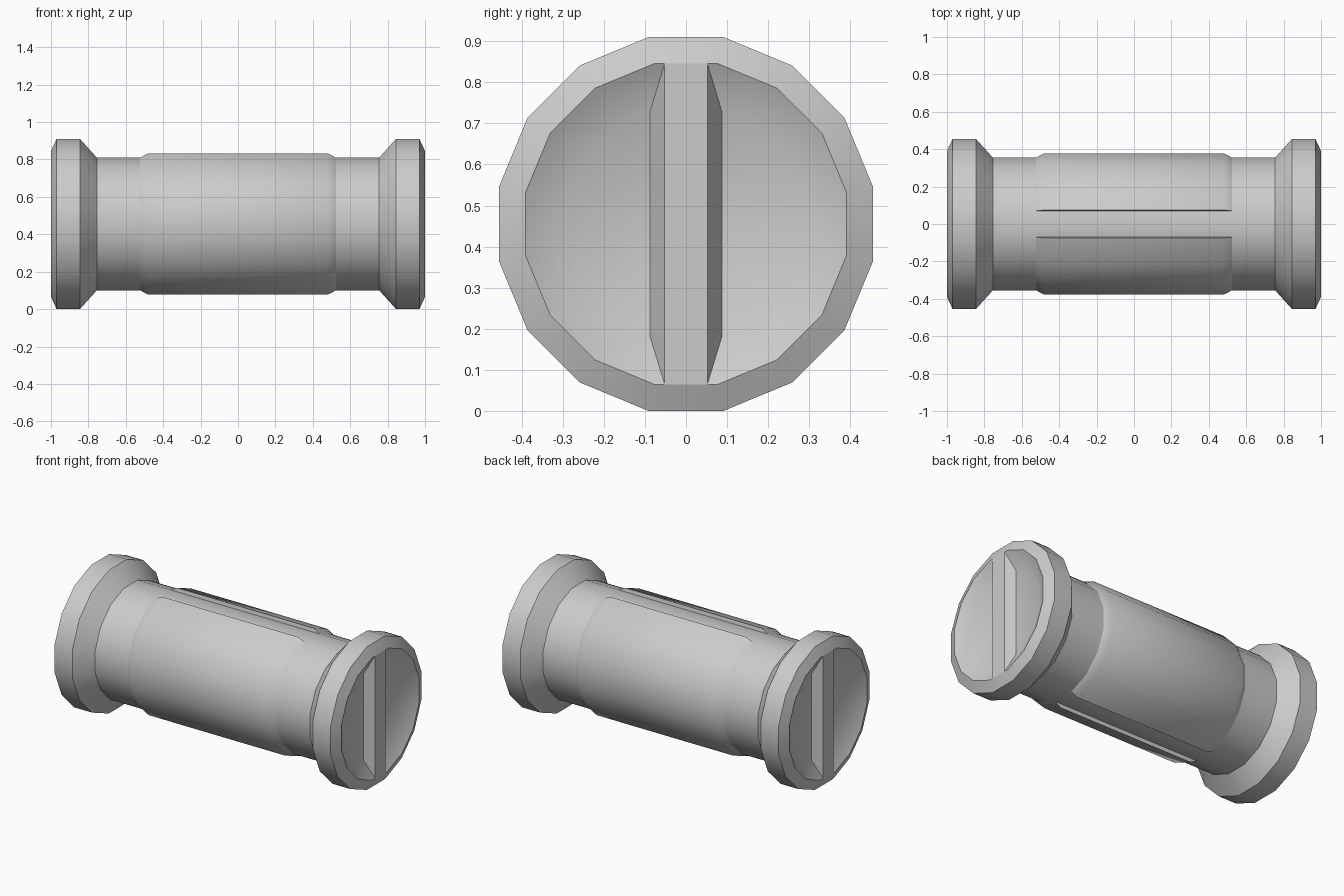
import bpy, bmesh, math

if "Cube" in bpy.data.objects:
    bpy.data.objects.remove(bpy.data.objects["Cube"])

SIDES = 16
CZ = 0.455                                # height of the long axis
K = 1 / math.cos(math.pi / SIDES)         # flat-to-flat radius -> corner radius


def point(x, flat_radius, step):
    a = math.tau * (step + 0.5) / SIDES
    r = flat_radius * K
    return (x, r * math.sin(a), CZ + r * math.cos(a))


def finish(name, bm, smooth=True):
    bmesh.ops.recalc_face_normals(bm, faces=bm.faces[:])
    me = bpy.data.meshes.new(name)
    bm.to_mesh(me)
    bm.free()
    ob = bpy.data.objects.new(name, me)
    bpy.context.collection.objects.link(ob)
    if smooth:
        bpy.ops.object.select_all(action='DESELECT')
        ob.select_set(True)
        bpy.context.view_layer.objects.active = ob
        bpy.ops.object.shade_smooth_by_angle(angle=math.radians(30))
    return ob


def bridge(bm, rows, closed):
    for a, b in zip(rows, rows[1:]):
        n = len(a)
        for i in range(n if closed else n - 1):
            j = (i + 1) % n
            bm.faces.new((a[i], a[j], b[j], b[i]))


# Spool body: recessed ends, bevelled flanges and a thinner barrel
half = [(0.944, 0.288), (1.0, 0.39), (0.97, 0.455), (0.845, 0.455), (0.755, 0.355)]
profile = half + [(-x, r) for x, r in reversed(half)]
bm = bmesh.new()
rings = [[bm.verts.new(point(x, r, s)) for s in range(SIDES)] for x, r in profile]
bridge(bm, rings, True)
bm.faces.new(rings[0])
bm.faces.new(rings[-1])
finish("spool_body", bm)

# Raised grip panels, one per side, leaving a slot along the top and bottom
for name, start in (("grip_panel_back", 0), ("grip_panel_front", 8)):
    bm = bmesh.new()
    rows = []
    for x, r in ((-0.525, 0.354), (-0.48, 0.378), (0.48, 0.378), (0.525, 0.354)):
        row = [point(x, 0.35, start)]
        row += [point(x, r, start + s) for s in range(8)]
        row += [point(x, 0.35, start + 7)]
        rows.append([bm.verts.new(p) for p in row])
    bridge(bm, rows, False)
    finish(name, bm)

# Tapered cross bar in each end recess
for name, side in (("cross_bar_right", 1), ("cross_bar_left", -1)):
    bm = bmesh.new()
    rows = []
    for x, y, z in ((0.944, 0.087, 0.275), (1.0, 0.052, 0.39)):
        corners = ((-y, -z), (y, -z), (y, z), (-y, z))
        rows.append([bm.verts.new((side * x, cy, CZ + cz)) for cy, cz in corners])
    bridge(bm, rows, True)
    bm.faces.new(rows[0])
    bm.faces.new(rows[1])
    finish(name, bm, smooth=False)
